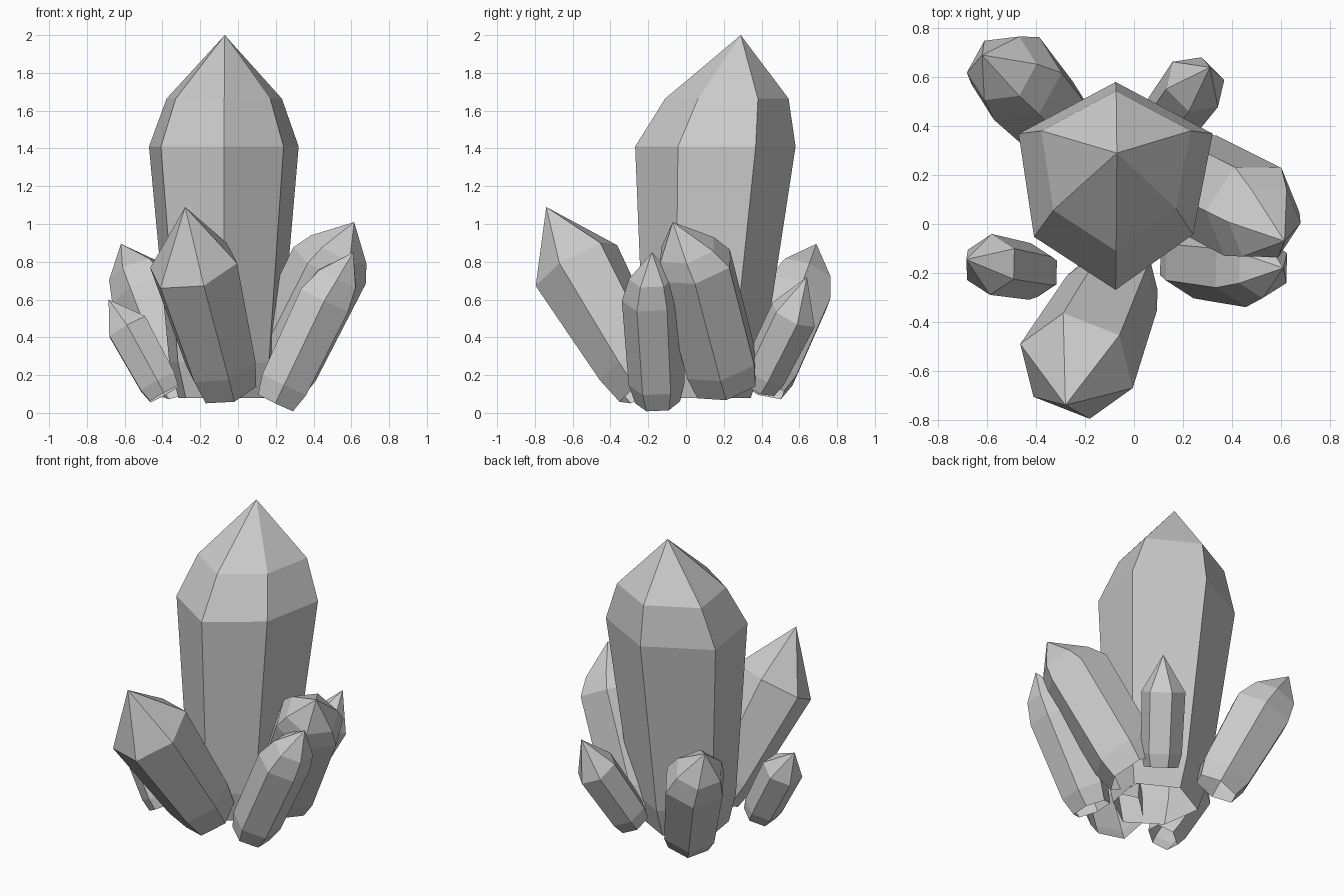
import bpy, bmesh
from mathutils import Vector, Matrix
from math import tau

if "Cube" in bpy.data.objects:
    bpy.data.objects.remove(bpy.data.objects["Cube"])


def crystal(name, base, shoulder, corner, tip, bevel=None, taper=(0.78, 0.93),
            foot=0.18, normal=None, radii=(1, 1, 1, 1, 1, 1)):
    """Six-sided crystal, open below: foot ring, body ring, shoulder ring, optional bevel ring, tip.
    corner is one shoulder vertex; it fixes the radius and the twist."""
    B, S, C, T = (Vector(p) for p in (base, shoulder, corner, tip))
    n = Vector(normal) if normal else (S - B).normalized()
    spoke = C - S
    spoke -= n * spoke.dot(n)
    spokes = [Matrix.Rotation(i * tau / 6, 3, n) @ spoke * k for i, k in enumerate(radii)]
    levels = [(B, taper[0]), (B.lerp(S, foot), taper[1]), (S, 1.0)]
    if bevel:
        levels.append((S.lerp(T, bevel[0]), bevel[1]))

    bm = bmesh.new()
    rings = [[bm.verts.new(c + s * k) for s in spokes] for c, k in levels]
    top = bm.verts.new(T)
    for i in range(6):
        j = (i + 1) % 6
        for lo, hi in zip(rings, rings[1:]):
            bm.faces.new((lo[i], lo[j], hi[j], hi[i]))
        bm.faces.new((rings[-1][i], rings[-1][j], top))
    me = bpy.data.meshes.new(name)
    bm.to_mesh(me)
    bm.free()
    ob = bpy.data.objects.new(name, me)
    bpy.context.collection.objects.link(ob)
    return ob


# Tall central crystal, level rings
crystal("main_crystal", (-0.07, 0.07, 0.08), (-0.075, 0.14, 1.41), (-0.075, 0.58, 1.41),
        (-0.07, 0.29, 2.0), bevel=(0.43, 0.77), taper=(0.62, 0.74), foot=0.14,
        normal=(0, 0, 1), radii=(1, 1.04, 0.875, 0.93, 0.83, 1.04))

# Leaning crystals around it
crystal("front_crystal", (-0.055, -0.21, 0.13), (-0.235, -0.58, 0.78), (-0.01, -0.68, 0.81),
        (-0.28, -0.74, 1.09), taper=(0.66, 0.80), foot=0.2)
crystal("right_front_crystal", (0.20, -0.15, 0.055), (0.46, -0.18, 0.60), (0.46, -0.34, 0.60),
        (0.61, -0.18, 0.85), bevel=(0.45, 0.77), taper=(0.74, 0.93))
crystal("right_back_crystal", (0.166, 0.215, 0.15), (0.485, 0.05, 0.78), (0.69, 0.04, 0.71),
        (0.615, -0.07, 1.01), bevel=(0.37, 0.77), taper=(0.85, 0.98))
crystal("left_back_crystal", (-0.30, 0.40, 0.135), (-0.48, 0.595, 0.635), (-0.585, 0.755, 0.58),
        (-0.62, 0.69, 0.895), bevel=(0.43, 0.77), taper=(0.70, 0.88))
crystal("back_small_crystal", (0.11, 0.38, 0.14), (0.25, 0.57, 0.52), (0.37, 0.59, 0.47),
        (0.31, 0.64, 0.72))
crystal("left_small_crystal", (-0.39, -0.20, 0.10), (-0.585, -0.165, 0.455), (-0.585, -0.29, 0.46),
        (-0.685, -0.145, 0.60))
